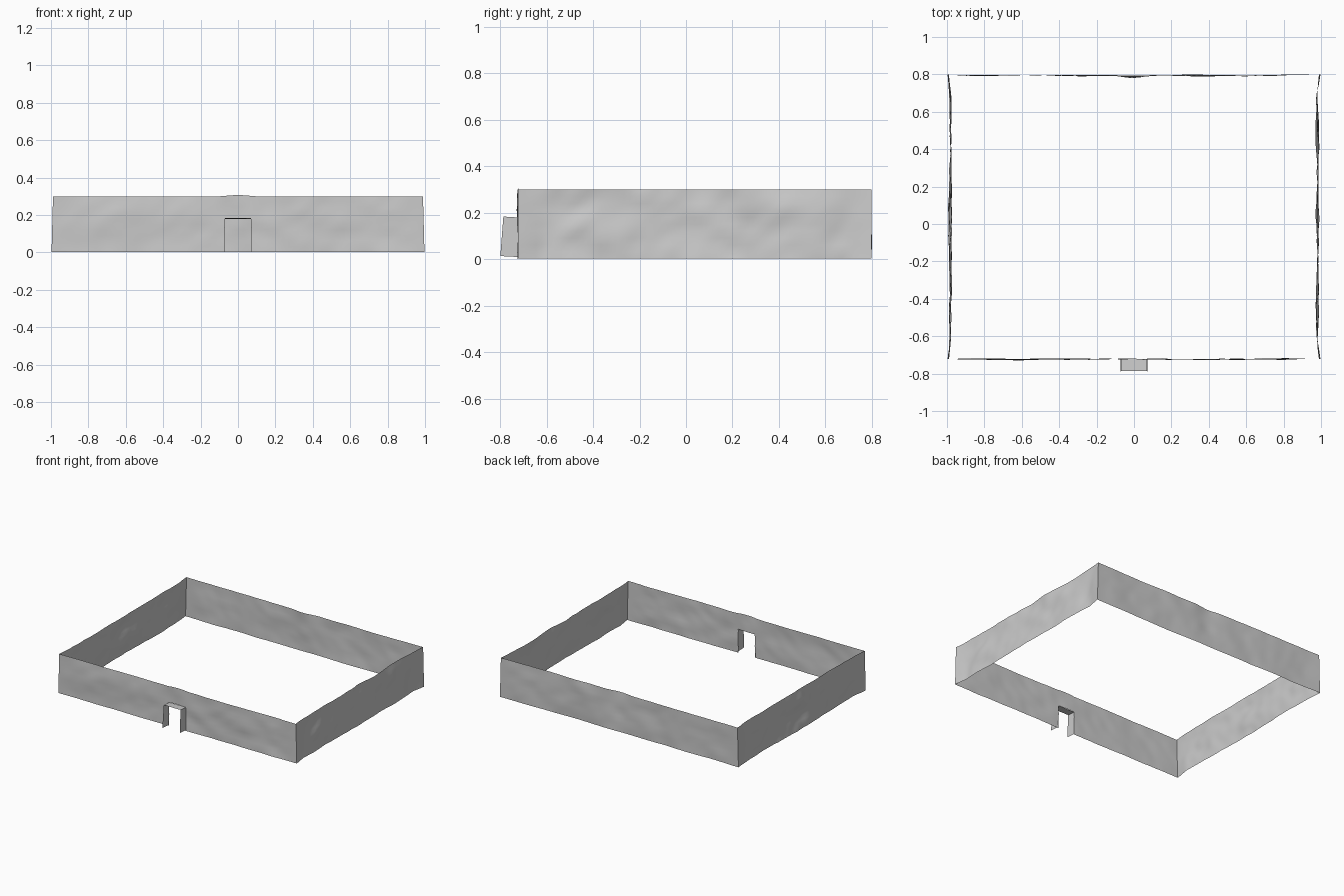
import bpy, bmesh, math
from mathutils import Vector, noise

if "Cube" in bpy.data.objects:
    bpy.data.objects.remove(bpy.data.objects["Cube"])

H = 0.30          # wall height
DOOR_W, DOOR_H = 0.07, 0.18


def spaced(a, b, n):
    return [a + (b - a) * i / n for i in range(n + 1)]


def finish(name, bm):
    me = bpy.data.meshes.new(name)
    bm.to_mesh(me)
    bm.free()
    for p in me.polygons:
        p.use_smooth = True
    ob = bpy.data.objects.new(name, me)
    bpy.context.collection.objects.link(ob)
    return ob


def rock_wall(name, start, end, us, zs, amp, inset, seed, door=False, bulge=0.0, hump=0.0):
    """Rough rock sheet from start to end; us run 0..1, relief fades at the corners."""
    a, b = Vector(start), Vector(end)
    length = (b - a).length
    along = (b - a).normalized()
    inward = Vector((-along.y, along.x, 0))
    bm = bmesh.new()
    grid = []
    for z in zs:
        row = []
        for u in us:
            s = u * length
            mid = s - length / 2
            p = a.lerp(b, u)
            fade = min(1, u * 14, (1 - u) * 14)
            n = noise.noise(Vector((s * 4, z * 9 + s * 2, seed)))
            n += 0.5 * noise.noise(Vector((s * 11, z * 16 - s * 4, seed + 9)))
            d = (inset + amp * n) * fade
            d += bulge * math.exp(-(mid / 0.08) ** 2) * z / H
            p += inward * d
            # walls lean in slightly towards the top
            p.x *= 0.997 - 0.008 * z / H
            p.z = z + hump * max(0, z / H - 0.6) * 2.5 * math.exp(-(mid / 0.07) ** 4)
            row.append(bm.verts.new(p))
        grid.append(row)
    for j in range(len(zs) - 1):
        for i in range(len(us) - 1):
            mid = abs((us[i] + us[i + 1]) / 2 - 0.5) * length
            if door and mid < DOOR_W and (zs[j] + zs[j + 1]) / 2 < DOOR_H:
                continue
            bm.faces.new((grid[j][i], grid[j][i + 1], grid[j + 1][i + 1], grid[j + 1][i]))
    loose = [v for v in bm.verts if not v.link_faces]
    bmesh.ops.delete(bm, geom=loose, context='VERTS')
    return finish(name, bm)


# Plain walls, walked counter-clockwise so the normals face outward
X, F, B = 1.0, -0.722, 0.798
zs = spaced(0.003, H, 10)
side = spaced(0, 1, 60)
rock_wall("right_wall", (X, F, 0), (X, B, 0), side, zs, 0.012, 0.012, 3.3)
rock_wall("back_wall", (X, B, 0), (-X, B, 0), spaced(0, 1, 70), zs, 0.006, 0.004, 7.7, bulge=0.014)
rock_wall("left_wall", (-X, B, 0), (-X, F, 0), side, zs, 0.012, 0.012, 12.1)

# Front wall with columns and rows lined up to the doorway
h = DOOR_W / (2 * X)
front_us = spaced(0, 0.5 - h, 32) + spaced(0.5 - h, 0.5 + h, 6)[1:] + spaced(0.5 + h, 1, 32)[1:]
front_zs = spaced(0.003, DOOR_H, 6) + spaced(DOOR_H, H, 4)[1:]
rock_wall("front_wall", (-X, F, 0), (X, F, 0), front_us, front_zs, 0.007, 0.0, 20.4,
          door=True, hump=0.006)

# Doorway surround: two jambs and a lintel projecting forward
bm = bmesh.new()
profile = [(-DOOR_W - 0.003, 0.01), (-DOOR_W, DOOR_H), (DOOR_W, DOOR_H), (DOOR_W + 0.003, 0.01)]
back = [bm.verts.new((x, F, z)) for x, z in profile]
front = [bm.verts.new((x, -0.80 + 0.014 * z / DOOR_H, z + 0.004)) for x, z in profile]
for i in range(3):
    bm.faces.new((back[i], back[i + 1], front[i + 1], front[i]))
bmesh.ops.recalc_face_normals(bm, faces=bm.faces)
surround = finish("doorway_surround", bm)
for p in surround.data.polygons:
    p.use_smooth = False
